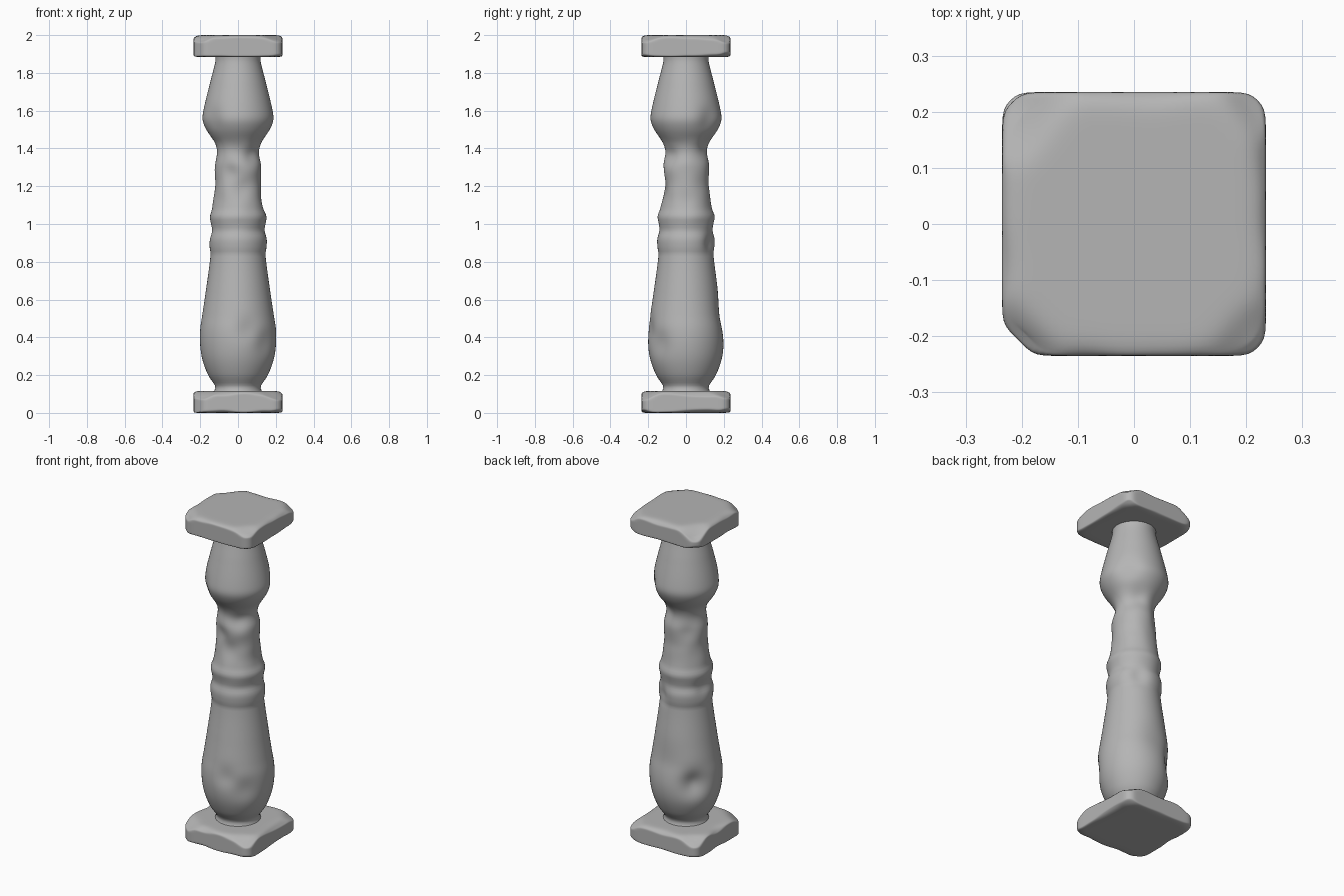
import bpy, bmesh
from math import sin, cos, pi, radians, exp
from mathutils import Vector, noise

if "Cube" in bpy.data.objects:
    bpy.data.objects.remove(bpy.data.objects["Cube"])

# Lathe profile of the shaft: (height, radius)
PROFILE = [(0.09, 0.14), (0.125, 0.122), (0.14, 0.12), (0.16, 0.132), (0.20, 0.158), (0.28, 0.188),
           (0.36, 0.201), (0.44, 0.201), (0.52, 0.189), (0.64, 0.171), (0.84, 0.145), (0.87, 0.15),
           (0.92, 0.152), (0.965, 0.141), (1.0, 0.145), (1.04, 0.15), (1.08, 0.137),
           (1.2, 0.122), (1.31, 0.122), (1.38, 0.110), (1.43, 0.123), (1.50, 0.168),
           (1.55, 0.187), (1.60, 0.183), (1.74, 0.150), (1.86, 0.120), (1.90, 0.120)]

# Worn dents: (angle in degrees, height, width, depth)
DENTS = [(138, 0.40, 0.075, 0.04), (285, 0.44, 0.06, 0.014), (315, 0.37, 0.07, 0.014),
         (90, 0.50, 0.11, 0.013), (60, 0.90, 0.05, 0.018), (165, 0.95, 0.05, 0.014),
         (280, 1.18, 0.06, 0.014), (310, 1.36, 0.05, 0.012), (250, 1.27, 0.05, 0.014),
         (40, 1.55, 0.06, 0.015), (225, 1.55, 0.06, 0.012), (130, 1.30, 0.05, 0.012),
         (0, 1.12, 0.05, 0.008), (60, 1.42, 0.05, 0.01)]

stone = bpy.data.materials.new("stone")
stone.diffuse_color = (0.46, 0.46, 0.46, 1)
stone.use_nodes = True
stone.node_tree.nodes["Principled BSDF"].inputs["Base Color"].default_value = stone.diffuse_color


def radius_at(z):
    n = len(PROFILE)
    for i in range(n - 1):
        (z0, r0), (z1, r1) = PROFILE[i], PROFILE[i + 1]
        if z <= z1 or i == n - 2:
            t = (z - z0) / (z1 - z0)
            za, ra = PROFILE[max(i - 1, 0)]
            zb, rb = PROFILE[min(i + 2, n - 1)]
            m0 = (r1 - ra) / (z1 - za) * (z1 - z0)
            m1 = (rb - r0) / (zb - z0) * (z1 - z0)
            return ((2*t**3 - 3*t*t + 1) * r0 + (t**3 - 2*t*t + t) * m0
                    + (3*t*t - 2*t**3) * r1 + (t**3 - t*t) * m1)


def finish(bm, name):
    bmesh.ops.recalc_face_normals(bm, faces=bm.faces)
    for f in bm.faces:
        f.smooth = True
    mesh = bpy.data.meshes.new(name)
    bm.to_mesh(mesh)
    bm.free()
    mesh.materials.append(stone)
    ob = bpy.data.objects.new(name, mesh)
    bpy.context.collection.objects.link(ob)
    return ob


# Turned shaft with dents pressed into it
def build_shaft():
    bm = bmesh.new()
    rings, segs = 130, 64
    loops = []
    for i in range(rings + 1):
        z = 0.09 + 1.81 * i / rings
        r0 = radius_at(z)
        loop = []
        for j in range(segs):
            a = 2 * pi * j / segs
            direction = Vector((cos(a), sin(a), 0))
            p = direction * r0 + Vector((0, 0, z))
            cut = 0
            for ang, dz, width, depth in DENTS:
                c = Vector((cos(radians(ang)) * r0, sin(radians(ang)) * r0, dz))
                cut += depth * exp(-((p - c).length / width) ** 2)
            if 0.95 < z < 1.45:
                cut += 0.003 * noise.noise(p * 12)
            loop.append(bm.verts.new(p - direction * cut))
        loops.append(loop)
    for a, b in zip(loops, loops[1:]):
        for j in range(segs):
            k = (j + 1) % segs
            bm.faces.new((a[j], a[k], b[k], b[j]))
    bm.faces.new(loops[0])
    bm.faces.new(loops[-1])
    return finish(bm, "shaft")


# Square stone slab, its corners and edges clipped by soft, uneven wear planes
def build_slab(name, z_mid, wear):
    half, hz = 0.235, 0.058
    bm = bmesh.new()
    bmesh.ops.create_cube(bm, size=2)
    bmesh.ops.subdivide_edges(bm, edges=bm.edges, cuts=31, use_grid_fill=True)
    planes = []
    for (sx, sy), (side, top) in zip(((-1, -1), (1, -1), (1, 1), (-1, 1)), wear):
        # upright corner chamfer, then chips sloping off the upper and lower corner
        for slope, amount in ((0, side), (1.9, top), (-1.8, 0.03)):
            n = Vector((sx, sy, slope)).normalized()
            planes.append((n, n.dot(Vector((sx * half, sy * half, hz * (slope > 0) - hz * (slope < 0)))) - amount))
    for sx, sy in ((1, 0), (-1, 0), (0, 1), (0, -1)):
        for sz, amount in ((1, 0.013), (-1, 0.006)):
            n = Vector((sx, sy, sz)).normalized()
            planes.append((n, n.dot(Vector((sx * half, sy * half, sz * hz))) - amount))
    for v in bm.verts:
        p = Vector((v.co.x * half, v.co.y * half, v.co.z * hz))
        wobble = 0.012 * noise.noise(Vector((p.x, p.y, z_mid)) * 9)
        for n, d in planes:
            over = n.dot(p) - d + wobble * (n.z != 0)
            if over > 0:
                p -= n * over
        v.co = p
    # soften the clipped ridges, keeping the flat outer extents
    for _ in range(6):
        bmesh.ops.smooth_vert(bm, verts=bm.verts, factor=0.5,
                              use_axis_x=True, use_axis_y=True, use_axis_z=True)
    mx = max(v.co.x for v in bm.verts)
    mz = max(v.co.z for v in bm.verts)
    for v in bm.verts:
        v.co = Vector((v.co.x * half / mx, v.co.y * half / mx, v.co.z * hz / mz + z_mid))
    return finish(bm, name)


build_shaft()
build_slab("base_slab", 0.058, ((0.04, 0.06), (0.02, 0.055), (0.02, 0.045), (0.02, 0.055)))
build_slab("top_slab", 1.942, ((0.04, 0.055), (0.02, 0.05), (0.02, 0.045), (0.025, 0.065)))
